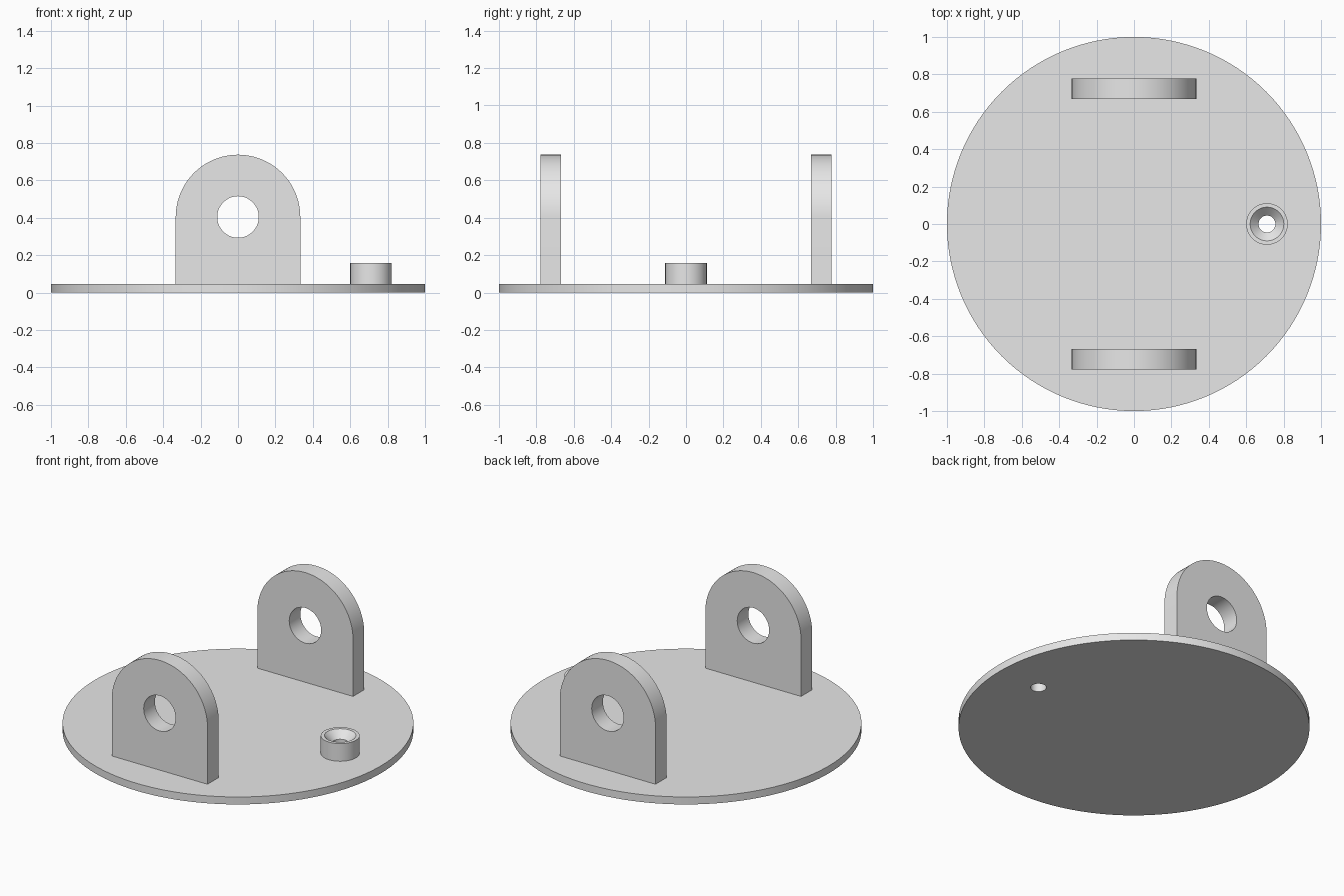
import bpy
import math
from mathutils import Matrix

cube = bpy.data.objects.get("Cube")
if cube:
    bpy.data.objects.remove(cube, do_unlink=True)

PLATE_TOP = 0.047
LUG_HALF, LUG_THICK, LUG_Y = 0.333, 0.111, 0.723
HOLE_Z, HOLE_R = 0.404, 0.111
BOSS_X, BOSS_R, BOSS_TOP = 0.711, 0.111, 0.158
BORE_R, SINK_R = 0.045, 0.09

grey = bpy.data.materials.new("plain grey")
grey.use_nodes = True
grey.diffuse_color = (0.8, 0.8, 0.8, 1)
grey.node_tree.nodes["Principled BSDF"].inputs["Base Color"].default_value = (0.8, 0.8, 0.8, 1)


def circle(radius, centre=(0, 0), steps=96):
    return [(centre[0] + radius * math.cos(math.tau * i / steps),
             centre[1] + radius * math.sin(math.tau * i / steps)) for i in range(steps)]


def plate_from_outlines(name, outlines, thickness, matrix):
    """Fill closed outlines (inner ones become holes) and give them thickness."""
    curve = bpy.data.curves.new(name + "_outline", "CURVE")
    curve.dimensions = "2D"
    curve.fill_mode = "BOTH"
    curve.extrude = thickness / 2
    for points in outlines:
        spline = curve.splines.new("POLY")
        spline.points.add(len(points) - 1)
        for point, (x, y) in zip(spline.points, points):
            point.co = (x, y, 0, 1)
        spline.use_cyclic_u = True
    source = bpy.data.objects.new(name + "_outline", curve)
    bpy.context.collection.objects.link(source)
    graph = bpy.context.evaluated_depsgraph_get()
    mesh = bpy.data.meshes.new_from_object(source.evaluated_get(graph))
    bpy.data.objects.remove(source, do_unlink=True)
    mesh.transform(matrix)
    return finish(name, mesh)


def finish(name, mesh):
    """Weld, colour and smooth a mesh, and put it in the scene."""
    bm = bmesh.new()
    bm.from_mesh(mesh)
    bmesh.ops.remove_doubles(bm, verts=bm.verts, dist=0.0001)
    bmesh.ops.recalc_face_normals(bm, faces=bm.faces)
    bm.to_mesh(mesh)
    bm.free()
    mesh.name = name
    mesh.materials.clear()
    mesh.materials.append(grey)
    obj = bpy.data.objects.new(name, mesh)
    bpy.context.collection.objects.link(obj)
    bpy.ops.object.select_all(action="DESELECT")
    obj.select_set(True)
    bpy.context.view_layer.objects.active = obj
    bpy.ops.object.shade_smooth_by_angle(angle=math.radians(30))
    return obj


import bmesh

# Round base plate with the screw bore through it
plate_from_outlines("base_plate", [circle(1, steps=128), circle(BORE_R, (BOSS_X, 0), 48)],
                    PLATE_TOP, Matrix.Translation((0, 0, PLATE_TOP / 2)))

# Two upright lugs: round top, square foot, cross hole
arch = [(LUG_HALF * math.cos(math.pi * i / 48), HOLE_Z + LUG_HALF * math.sin(math.pi * i / 48))
        for i in range(49)]
arch += [(-LUG_HALF, PLATE_TOP), (LUG_HALF, PLATE_TOP)]
for name, side in (("front_lug", -1), ("back_lug", 1)):
    upright = Matrix.Translation((0, side * LUG_Y, 0)) @ Matrix.Rotation(math.pi / 2, 4, "X")
    plate_from_outlines(name, [arch, circle(HOLE_R, (0, HOLE_Z), 64)], LUG_THICK, upright)

# Countersunk screw boss, turned from its section
section = [(BORE_R, PLATE_TOP), (BOSS_R, PLATE_TOP), (BOSS_R, BOSS_TOP),
           (SINK_R, BOSS_TOP), (BORE_R, BOSS_TOP - SINK_R + BORE_R)]
bm = bmesh.new()
ring = [bm.verts.new((r, 0, z)) for r, z in section]
edges = [bm.edges.new((ring[i - 1], ring[i])) for i in range(len(ring))]
bmesh.ops.spin(bm, geom=ring + edges, cent=(0, 0, 0), axis=(0, 0, 1),
               angle=math.tau, steps=48, use_merge=True)
bmesh.ops.translate(bm, verts=bm.verts, vec=(BOSS_X, 0, 0))
boss = bpy.data.meshes.new("screw_boss")
bm.to_mesh(boss)
bm.free()
finish("screw_boss", boss)
